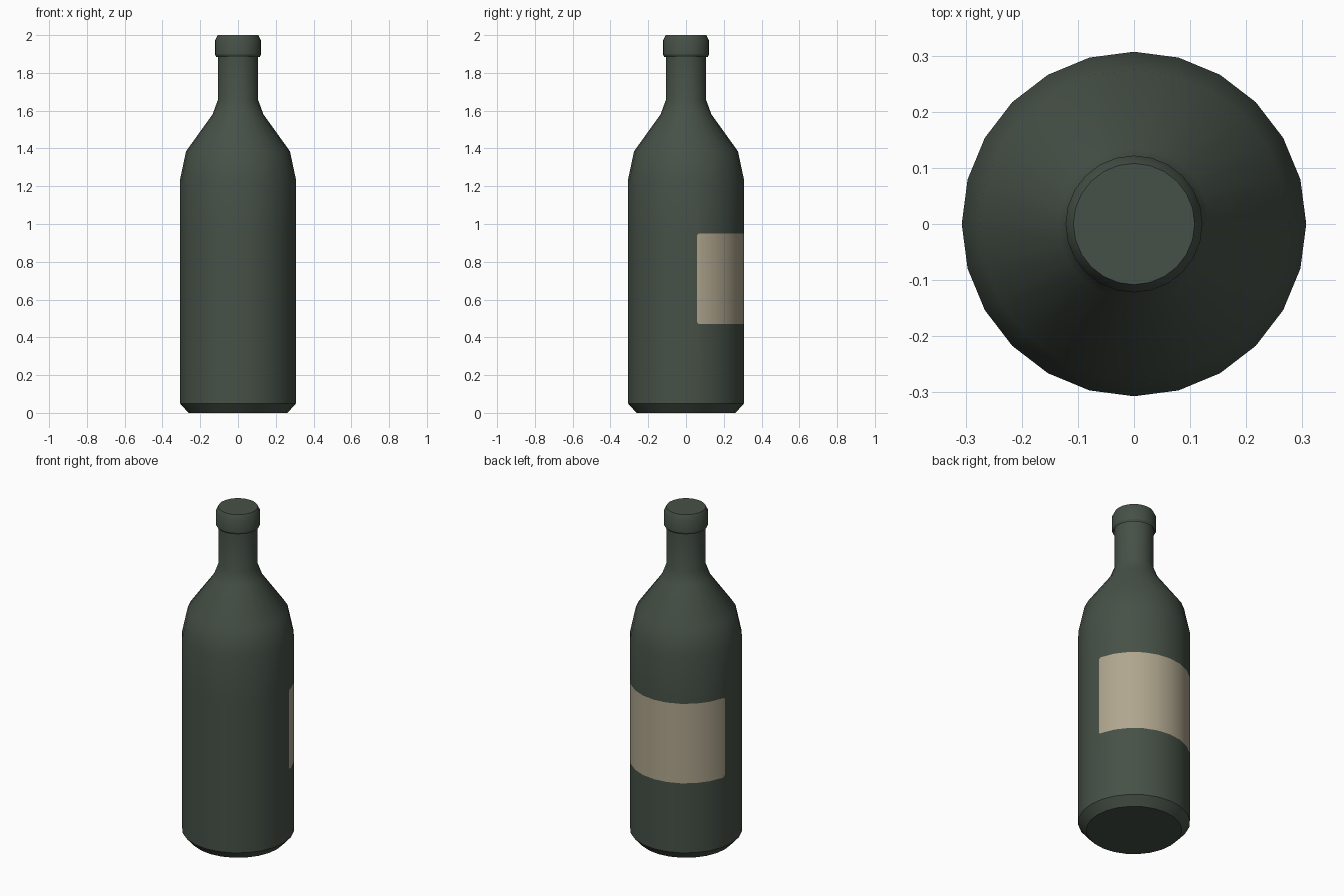
import bpy, bmesh, math
from mathutils import Vector

if "Cube" in bpy.data.objects:
    bpy.data.objects.remove(bpy.data.objects["Cube"])

SIDES = 24


def material(name, rgb):
    m = bpy.data.materials.new(name)
    m.diffuse_color = (*rgb, 1)
    m.use_nodes = True
    m.node_tree.nodes["Principled BSDF"].inputs["Base Color"].default_value = m.diffuse_color
    return m


glass = material("dark_green_glass", (0.062, 0.082, 0.063))
paper = material("tan_paper", (0.43, 0.38, 0.27))

# Bottle outline as (radius, height): base, body, shoulder, neck, lip
profile = [(0.262, 0), (0.307, 0.05), (0.307, 1.235), (0.275, 1.385),
           (0.135, 1.58), (0.107, 1.655), (0.107, 1.895), (0.115, 1.885),
           (0.122, 1.897), (0.122, 1.972), (0.108, 2.0)]

bm = bmesh.new()
rings = [[bm.verts.new((r * math.cos(math.tau * i / SIDES),
                        r * math.sin(math.tau * i / SIDES), z))
          for i in range(SIDES)] for r, z in profile]
for low, high in zip(rings, rings[1:]):
    for i in range(SIDES):
        j = (i + 1) % SIDES
        bm.faces.new((low[i], low[j], high[j], high[i]))
bm.faces.new(rings[0][::-1])
bm.faces.new(rings[-1])

# Label outline cut into the back of the body
Z0, Z1, Y0, CORNER = 0.47, 0.95, 0.057, 0.01


def cut(point, normal, accept):
    faces = [f for f in bm.faces if accept(f.calc_center_median())]
    geom = set(faces)
    for f in faces:
        geom.update(f.edges)
        geom.update(f.verts)
    bmesh.ops.bisect_plane(bm, geom=list(geom), plane_co=point, plane_no=normal)


def in_band(c):
    return Z0 < c.z < Z1 and c.xy.length > 0.28


cut((0, 0, Z0), (0, 0, 1), in_band)
cut((0, 0, Z1), (0, 0, 1), in_band)
cut((0, Y0, 0), (0, 1, 0), lambda c: in_band(c) and 0 < c.y < 0.08)
for z, s in ((Z0, 1), (Z1, -1)):
    cut((0, Y0 + CORNER, z), (0, 1, s),
        lambda c: in_band(c) and Y0 < c.y < 0.08)


def on_label(c):
    corner_gap = c.y - Y0 + min(c.z - Z0, Z1 - c.z)
    return in_band(c) and c.y > Y0 and corner_gap > CORNER


for f in bm.faces:
    f.material_index = int(on_label(f.calc_center_median()))

mesh = bpy.data.meshes.new("bottle")
bm.to_mesh(mesh)
bm.free()
mesh.materials.append(glass)
mesh.materials.append(paper)
bottle = bpy.data.objects.new("bottle", mesh)
bpy.context.collection.objects.link(bottle)
bpy.context.view_layer.objects.active = bottle
bottle.select_set(True)
bpy.ops.object.shade_smooth_by_angle(angle=math.radians(30))
